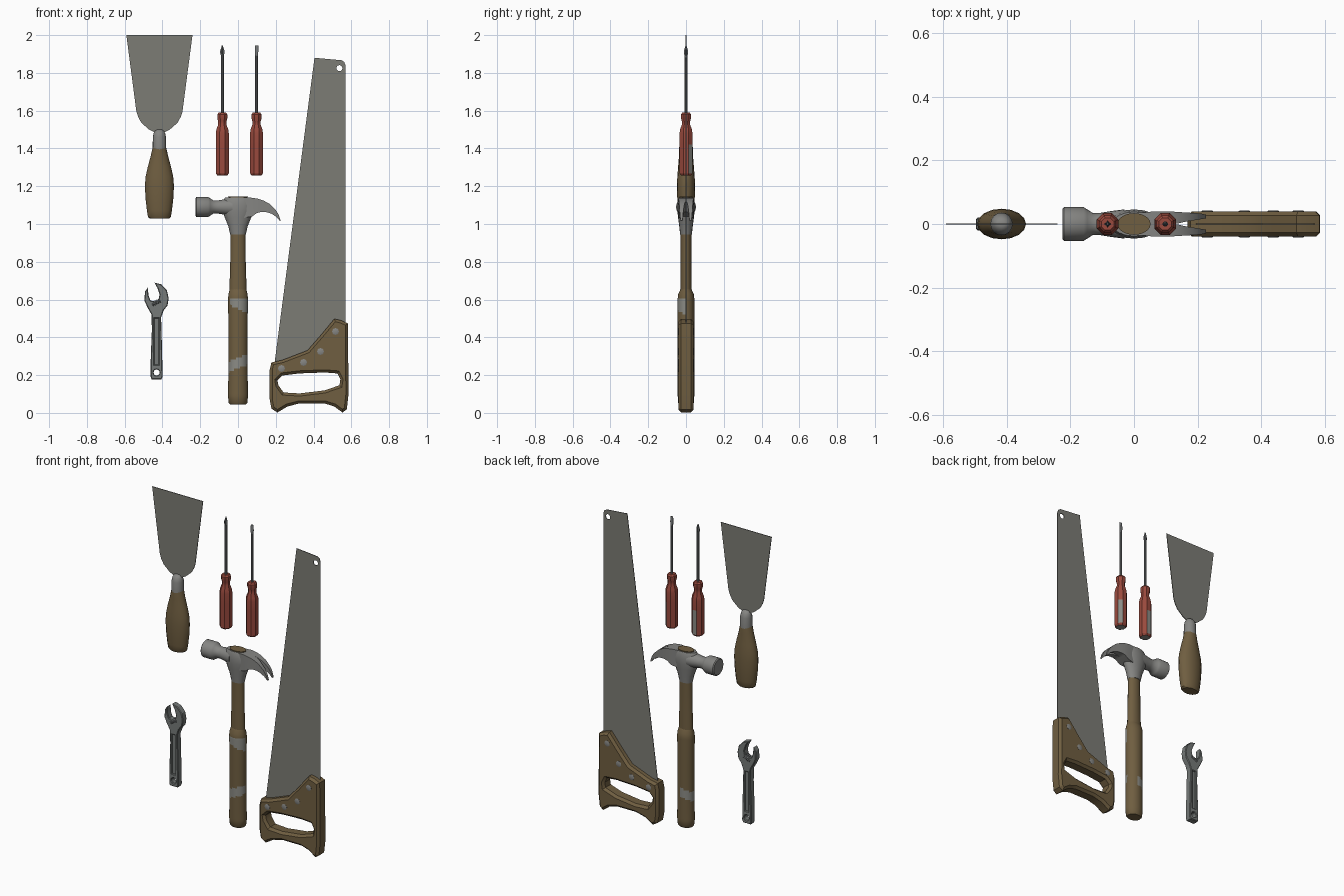
import bpy, bmesh, math
from mathutils import Vector

if "Cube" in bpy.data.objects:
    bpy.data.objects.remove(bpy.data.objects["Cube"])


def material(name, r, g, b):
    m = bpy.data.materials.new(name)
    m.diffuse_color = (r, g, b, 1)
    m.use_nodes = True
    m.node_tree.nodes["Principled BSDF"].inputs["Base Color"].default_value = m.diffuse_color
    return m


WOOD = material("brown wood", 0.16, 0.112, 0.052)
RED = material("red plastic", 0.32, 0.068, 0.047)
BLADE = material("blade steel", 0.2, 0.2, 0.178)
STEEL = material("hammer steel", 0.235, 0.235, 0.225)
WRENCH = material("wrench steel", 0.18, 0.195, 0.19)
SHAFT = material("shaft steel", 0.17, 0.18, 0.185)
WORN = material("worn grey", 0.26, 0.26, 0.235)


def finish(bm, name, mats, angle=35, rule=None):
    bmesh.ops.recalc_face_normals(bm, faces=bm.faces)
    if rule:
        for f in bm.faces:
            f.material_index = int(rule(f.calc_center_median(), f.normal))
    me = bpy.data.meshes.new(name)
    bm.to_mesh(me)
    bm.free()
    for m in mats:
        me.materials.append(m)
    ob = bpy.data.objects.new(name, me)
    bpy.context.collection.objects.link(ob)
    bpy.ops.object.select_all(action='DESELECT')
    ob.select_set(True)
    bpy.context.view_layer.objects.active = ob
    bpy.ops.object.shade_smooth_by_angle(angle=math.radians(angle))
    return ob


def loft(name, rings, n, mats, phase=0.0, angle=35, rule=None):
    """Skin through rings given as (centre, U radius vector, V radius vector)."""
    bm = bmesh.new()
    loops = []
    for c, u, v in rings:
        c, u, v = Vector(c), Vector(u), Vector(v)
        loops.append([bm.verts.new(c + u * math.cos(a) + v * math.sin(a))
                      for a in (phase + 2 * math.pi * i / n for i in range(n))])
    for a, b in zip(loops, loops[1:]):
        for i in range(n):
            j = (i + 1) % n
            bm.faces.new((a[i], a[j], b[j], b[i]))
    bm.faces.new(loops[0][::-1])
    bm.faces.new(loops[-1])
    return finish(bm, name, mats, angle, rule)


def upright(name, x, prof, n, mats, **kw):
    """Turned part standing along z; prof rows are (z, rx, ry)."""
    return loft(name, [((x, 0, z), (rx, 0, 0), (0, ry, 0)) for z, rx, ry in prof], n, mats, **kw)


def circle(x, z, r, n=12):
    return [(x + r * math.cos(2 * math.pi * i / n), z + r * math.sin(2 * math.pi * i / n)) for i in range(n)]


def plate(name, outline, holes, t, b, mat, angle=30):
    """Flat xz outline with holes, half thickness t and chamfer b."""
    bm = bmesh.new()
    layers = [(-t, b), (b - t, 0), (t - b, 0), (t, b)] if b else [(-t, 0), (t, 0)]
    caps = ([], [])
    for k, pts in enumerate([outline] + holes):
        n = len(pts)
        area = sum(pts[i - 1][0] * pts[i][1] - pts[i][0] * pts[i - 1][1] for i in range(n))
        if (area > 0) != (k == 0):
            pts = pts[::-1]
        p = [Vector(q) for q in pts]
        inward = []
        for i in range(n):
            d1, d2 = (p[i] - p[i - 1]).normalized(), (p[(i + 1) % n] - p[i]).normalized()
            n1, n2 = Vector((-d1.y, d1.x)), Vector((-d2.y, d2.x))
            m = (n1 + n2).normalized()
            inward.append(m / max(m.dot(n1), 0.6))
        loops = []
        for y, off in layers:
            loops.append([bm.verts.new((q.x + w.x * off, y, q.y + w.y * off)) for q, w in zip(p, inward)])
        for a, c in zip(loops, loops[1:]):
            for i in range(n):
                j = (i + 1) % n
                bm.faces.new((a[i], a[j], c[j], c[i]))
        for cap, loop in zip(caps, (loops[0], loops[-1])):
            cap += [bm.edges.get((loop[i], loop[(i + 1) % n])) for i in range(n)]
    for cap in caps:
        bmesh.ops.triangle_fill(bm, use_beauty=True, use_dissolve=False, edges=cap)
    return finish(bm, name, [mat], angle)


# Putty knife
KX = -0.416
half = [(0.175, 2.0), (0.122, 1.595), (0.112, 1.565), (0.095, 1.535), (0.055, 1.5), (0.025, 1.485), (0.02, 1.45)]
plate("putty_blade", [(KX + x, z) for x, z in half] + [(KX - x, z) for x, z in half[::-1]], [], 0.002, 0, BLADE)
upright("putty_ferrule", KX, [(1.39, .036, .036), (1.46, .035, .035), (1.483, .03, .028),
                              (1.495, .022, .018), (1.5, .012, .008)], 16, [STEEL])
upright("putty_handle", KX, [(1.028, .05, .033), (1.036, .06, .038), (1.07, .066, .042), (1.13, .073, .046),
                             (1.2, .077, .048), (1.25, .073, .046), (1.3, .062, .042), (1.36, .046, .037),
                             (1.395, .038, .036), (1.41, .034, .034)], 16, [WOOD])

# Screwdrivers: red faceted handles with worn butts and one worn facet
for name, x, side in (("cross", -0.083, -0.2), ("flat", 0.098, 0.6)):
    def worn(c, nrm, side=side):
        facet = Vector((side, 1, 0)).normalized()
        return nrm.z < -0.9 or (1.27 < c.z < 1.44 and nrm.dot(facet) > 0.92)
    grip = [(1.257, .029), (1.268, .037), (1.42, .037), (1.48, .037), (1.5, .034), (1.525, .024),
            (1.545, .024), (1.56, .029), (1.58, .029), (1.59, .021)]
    upright(name + "_screwdriver_handle", x, [(z, r, r) for z, r in grip], 8, [RED, WORN],
            phase=math.pi / 8, angle=30, rule=worn)
    end = 1.9 if name == "cross" else 1.89
    upright(name + "_screwdriver_shaft", x, [(1.58, .008, .008), (end, .008, .008)], 10, [SHAFT])
    if name == "cross":
        for i in range(2):
            fin = [(1.885, .006), (1.903, .012), (1.918, .012), (1.945, .002)]
            upright("cross_tip_%d" % (i + 1), x, [(z, r, .004) if i else (z, .004, r) for z, r in fin],
                    8, [SHAFT], phase=math.pi / 8)
    else:
        upright("flat_tip", x, [(1.885, .008, .008), (1.91, .01, .006), (1.945, .01, .002)], 8, [SHAFT],
                phase=math.pi / 8)

# Hammer handle: slim neck, and a thick grip with worn patches
upright("hammer_handle", 0, [(.6, .045, .03), (.7, .044, .029), (.8, .041, .028), (.95, .039, .028),
                             (1.1, .045, .03), (1.145, .052, .034)], 20, [WOOD])


def grip_wear(c, nrm):
    upper = c.y < 0 and c.x > -.04 and .55 - .5 * c.x < c.z < .6
    lower = (c.y < 0 or c.x < .015) and abs(c.z - .263 - .4 * c.x) < .028
    return abs(nrm.z) < .5 and (upper or lower)


rows = [(.045, .042, .035), (.053, .049, .041), (.09, .053, .044)]
rows += [(.09 + .012 * i, .053 - .003 * math.sin(math.pi * i / 43), .044) for i in range(1, 44)]
rows += [(.63, .05, .041), (.655, .044, .029)]
upright("hammer_grip", 0, rows, 28, [WOOD, WORN], rule=grip_wear)

# Hammer head: eye, striking face, split claw
upright("hammer_eye", 0, [(.945, .041, .031), (.99, .052, .036), (1.035, .07, .042), (1.07, .083, .046),
                          (1.1, .085, .046), (1.13, .075, .042), (1.14, .068, .038)], 16, [STEEL])
loft("hammer_face", [((x, 0, 1.09), (0, r, 0), (0, 0, r)) for x, r in
                     ((-.225, .047), (-.22, .053), (-.158, .053), (-.147, .046), (-.13, .035),
                      (-.105, .035), (-.07, .041), (-.03, .046))], 20, [STEEL])
S2 = math.sqrt(2) / 2
for side in (-1, 1):
    rings = []
    for x1, top, x0, bot, yi, yo in ((.02, 1.14, .02, 1.03, 0, .035), (.065, 1.14, .075, 1.04, 0, .04),
                                     (.105, 1.134, .1, 1.058, 0, .04), (.135, 1.124, .125, 1.064, .001, .038),
                                     (.165, 1.108, .155, 1.062, .008, .036), (.198, 1.077, .18, 1.053, .013, .034),
                                     (.215, 1.05, .203, 1.038, .016, .032), (.226, 1.018, .222, 1.016, .018, .029)):
        c = ((x0 + x1) / 2, side * (yi + yo) / 2, (top + bot) / 2)
        rings.append((c, (0, (yo - yi) * S2, 0), ((x1 - x0) * S2, 0, (top - bot) * S2)))
    loft("claw_left" if side < 0 else "claw_right", rings, 4, [STEEL], phase=math.pi / 4)

# Saw: tapered blade, handle with hand hole, rivets on both sides
plate("saw_blade", [(.193, .26), (.405, 1.88), (.548, 1.867), (.562, 1.858), (.569, 1.84), (.569, .3), (.4, .25)],
      [circle(.537, 1.825, .016)], .002, 0, BLADE)
plate("saw_handle",
      [(.51, .498), (.545, .49), (.582, .474), (.585, .098), (.576, .019), (.553, .002), (.51, .034), (.458, .05),
       (.325, .05), (.262, .034), (.209, .002), (.177, .022), (.168, .071), (.168, .23), (.177, .267),
       (.235, .28), (.368, .331), (.437, .41)],
      [[(.209, .172), (.235, .198), (.325, .209), (.458, .214), (.526, .209), (.542, .177),
        (.537, .146), (.458, .119), (.325, .103), (.241, .108), (.214, .146)]], .04, .014, WOOD)
for i, (x, z) in enumerate(((.23, .235), (.347, .267), (.437, .325), (.516, .431))):
    loft("saw_rivet_%d" % (i + 1), [((x, y, z), (r, 0, 0), (0, 0, r)) for y, r in
                                    ((-.043, .012), (-.041, .018), (.041, .018), (.043, .012))], 12, [STEEL])

# Adjustable wrench: body with slot and hang hole, thin web in the slot, worm screw
plate("wrench_body",
      [(-.458, .178), (-.405, .178), (-.399, .193), (-.403, .362), (-.407, .505), (-.394, .542), (-.373, .569),
       (-.367, .606), (-.376, .648), (-.405, .68), (-.442, .69), (-.426, .66), (-.415, .627), (-.421, .6),
       (-.442, .59), (-.463, .595), (-.474, .622), (-.477, .664), (-.492, .643), (-.496, .595), (-.479, .558),
       (-.458, .521), (-.456, .442), (-.462, .283), (-.463, .193)],
      [circle(-.431, .214, .016), [(-.443, .255), (-.42, .255), (-.42, .5), (-.443, .5)]], .02, .004, WRENCH)
plate("wrench_web", [(-.447, .25), (-.416, .25), (-.416, .505), (-.447, .505)], [], .012, 0, WRENCH)
d, w = Vector((.88, 0, .47)), Vector((-.47, 0, .88))
worm = []
for i in range(5):
    for s, r in ((-.0045, .011), (-.002, .015), (.002, .015), (.0045, .011)):
        worm.append((Vector((-.432, 0, .582)) + d * ((i - 2) * .01 + s), w * r, (0, r * 1.6, 0)))
loft("wrench_worm_screw", worm, 12, [SHAFT])
